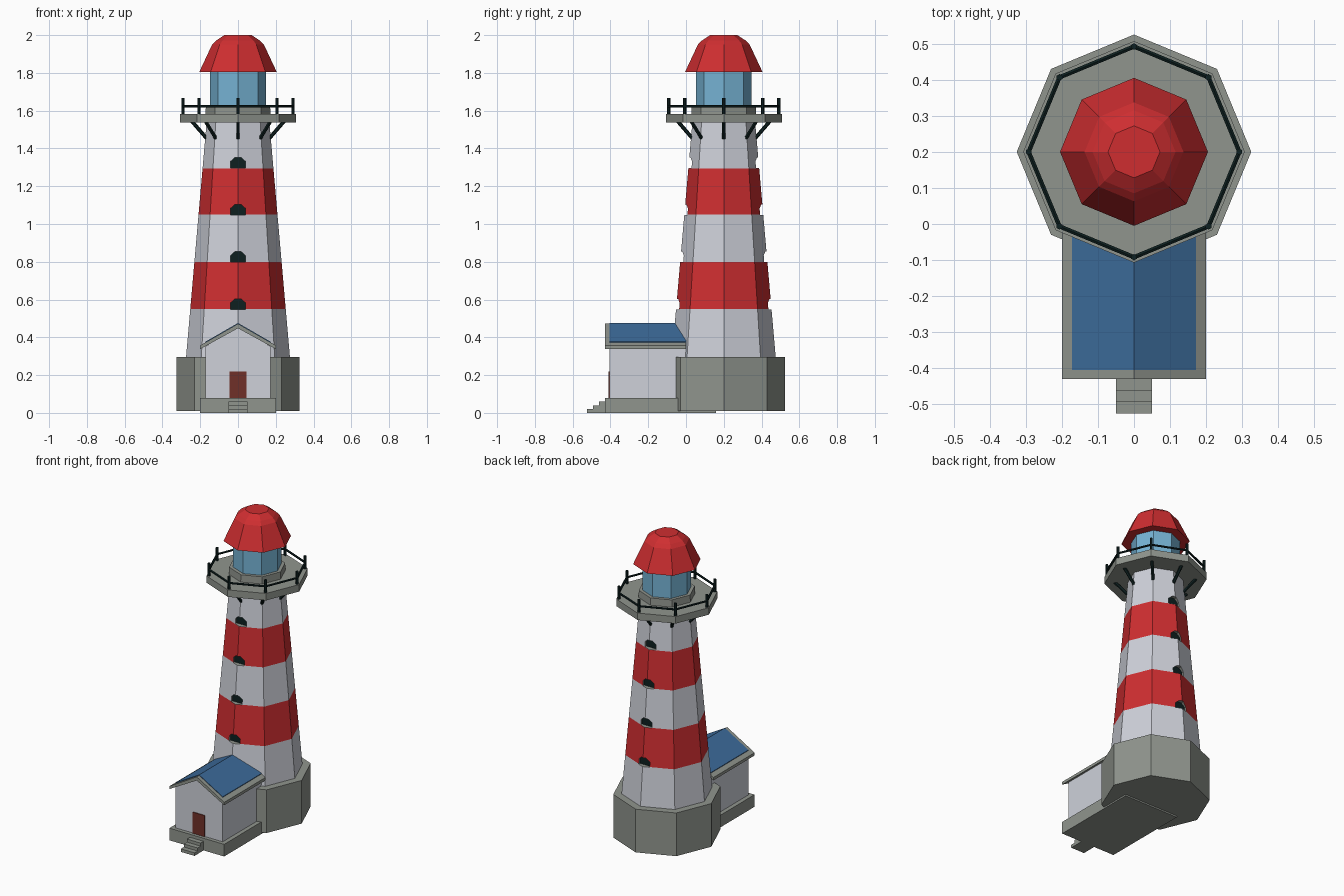
import bpy, bmesh, math
from mathutils import Vector

if "Cube" in bpy.data.objects:
    bpy.data.objects.remove(bpy.data.objects["Cube"])

CY = 0.2  # tower axis y


def mat(name, r, g, b):
    m = bpy.data.materials.new(name)
    m.diffuse_color = (r, g, b, 1)
    m.use_nodes = True
    m.node_tree.nodes["Principled BSDF"].inputs["Base Color"].default_value = m.diffuse_color
    return m


WHITE = mat("white plaster", 0.62, 0.64, 0.70)
RED = mat("red paint", 0.62, 0.027, 0.03)
STONE = mat("grey stone", 0.28, 0.30, 0.27)
BLACK = mat("dark iron", 0.004, 0.014, 0.014)
GLASS = mat("lantern glass", 0.18, 0.45, 0.66)
BLUE = mat("blue roof", 0.047, 0.15, 0.33)
BROWN = mat("door red", 0.16, 0.03, 0.022)


def finish(name, bm, *mats):
    bmesh.ops.recalc_face_normals(bm, faces=bm.faces)
    me = bpy.data.meshes.new(name)
    bm.to_mesh(me)
    bm.free()
    for m in mats:
        me.materials.append(m)
    ob = bpy.data.objects.new(name, me)
    bpy.context.scene.collection.objects.link(ob)
    return ob


def polar(r, i, z):
    a = i * math.pi / 4
    return Vector((r * math.cos(a), CY + r * math.sin(a), z))


def octagon(name, profile, *mats, rule=None):
    """Stack of eight-sided rings (radius, z), capped; rule(z) gives the material index."""
    bm = bmesh.new()
    rings = [[bm.verts.new(polar(r, i, z)) for i in range(8)] for r, z in profile]
    for a, b in zip(rings, rings[1:]):
        for i in range(8):
            j = (i + 1) % 8
            f = bm.faces.new((a[i], a[j], b[j], b[i]))
            if rule:
                f.material_index = rule(f.calc_center_median().z)
    bm.faces.new(rings[0][::-1])
    bm.faces.new(rings[-1])
    return finish(name, bm, *mats)


def prism(bm, pts, y0, y1, cap=0, side=0):
    """Extrude an x/z outline along y; the y1 cap may get its own material."""
    a = [bm.verts.new((x, y0, z)) for x, z in pts]
    b = [bm.verts.new((x, y1, z)) for x, z in pts]
    n = len(pts)
    faces = [bm.faces.new((a[i], a[(i + 1) % n], b[(i + 1) % n], b[i])) for i in range(n)]
    faces.append(bm.faces.new(a[::-1]))
    for f in faces:
        f.material_index = side
    bm.faces.new(b).material_index = cap


def extrude(name, pts, y0, y1, m):
    bm = bmesh.new()
    prism(bm, pts, y0, y1)
    return finish(name, bm, m)


def rect(w, z0, z1):
    return [(-w, z0), (w, z0), (w, z1), (-w, z1)]


def rods(name, segs, r):
    bm = bmesh.new()
    for p, q in segs:
        d = q - p
        mtx = d.to_track_quat('Z', 'Y').to_matrix().to_4x4()
        mtx.translation = (p + q) / 2
        bmesh.ops.create_cone(bm, cap_ends=True, segments=6, radius1=r, radius2=r,
                              depth=d.length, matrix=mtx)
    return finish(name, bm, BLACK)


# Tower foundation and striped shaft
octagon("foundation", [(0.325, 0.01), (0.325, 0.295)], STONE)


def shaft_r(z):
    return 0.275 - 0.0875 * (z - 0.295)


levels = [0.28, 0.55, 0.80, 1.05, 1.295, 1.545]
tower = octagon("tower_shaft", [(shaft_r(z), z) for z in levels], WHITE, RED, STONE, BLACK,
                rule=lambda z: int(0.55 < z < 0.8 or 1.05 < z < 1.295))

# Window niches cut into the front and back corners, dark at the inner end
bm = bmesh.new()
for z in (0.548, 0.799, 1.048, 1.297):
    k = 0.04
    outline = [(-k, z), (k, z), (k, z + 0.034), (0.015, z + 0.056),
               (-0.015, z + 0.056), (-k, z + 0.034)]
    inner = shaft_r(z) - 0.03
    for s in (-1, 1):
        prism(bm, outline, CY + s * 0.4, CY + s * inner, cap=3, side=2)
cutter = finish("window_cutter", bm, WHITE, RED, STONE, BLACK)
mod = tower.modifiers.new("windows", 'BOOLEAN')
mod.operation = 'DIFFERENCE'
mod.solver = 'EXACT'
mod.object = cutter
bpy.context.view_layer.update()
cut = bpy.data.meshes.new_from_object(tower.evaluated_get(bpy.context.evaluated_depsgraph_get()))
tower.modifiers.clear()
tower.data = cut
bpy.data.objects.remove(cutter)

# Gallery with brackets and railing
octagon("gallery_floor", [(0.307, 1.537), (0.307, 1.583)], STONE)
rods("gallery_brackets",
     [(polar(0.15, i, 1.435), polar(0.245, i, 1.545)) for i in range(8)], 0.010)
rods("railing_posts",
     [(polar(0.292, i, 1.575), polar(0.292, i, 1.667)) for i in range(8)], 0.009)
rods("railing_bars",
     [(polar(0.292, i, 1.623), polar(0.292, i + 1, 1.623)) for i in range(8)], 0.007)

# Lantern room and cap
octagon("lantern_base", [(0.172, 1.58), (0.170, 1.63)], STONE)
octagon("lantern_glass", [(0.148, 1.62), (0.148, 1.82)], GLASS)
octagon("lantern_roof", [(0.205, 1.805), (0.137, 1.95), (0.115, 1.972), (0.072, 2.0)], RED)

# Keeper's house on a plinth
extrude("house_plinth", rect(0.2, 0, 0.08), -0.43, 0.16, STONE)
extrude("house_walls", [(-0.172, 0.07), (0.172, 0.07), (0.172, 0.352), (0, 0.455), (-0.172, 0.352)],
        -0.405, 0.05, WHITE)
extrude("house_roof", [(0, 0.472), (-0.2, 0.357), (-0.2, 0.338), (0, 0.448), (0.2, 0.338), (0.2, 0.357)],
        -0.43, 0.0, STONE)
slope = 0.115 / 0.2
x = 0.172
extrude("roof_covering", [(0, 0.476), (-x, 0.476 - x * slope), (-x, 0.468 - x * slope), (0, 0.468),
                          (x, 0.468 - x * slope), (x, 0.476 - x * slope)], -0.405, -0.001, BLUE)

# Door and entrance steps
extrude("door", rect(0.044, 0.08, 0.22), -0.410, -0.402, BROWN)
for i in range(3):
    extrude(f"step_{i + 1}", rect(0.05, 0, 0.02 * (i + 1)), -0.525 + 0.032 * i, -0.42, STONE)
